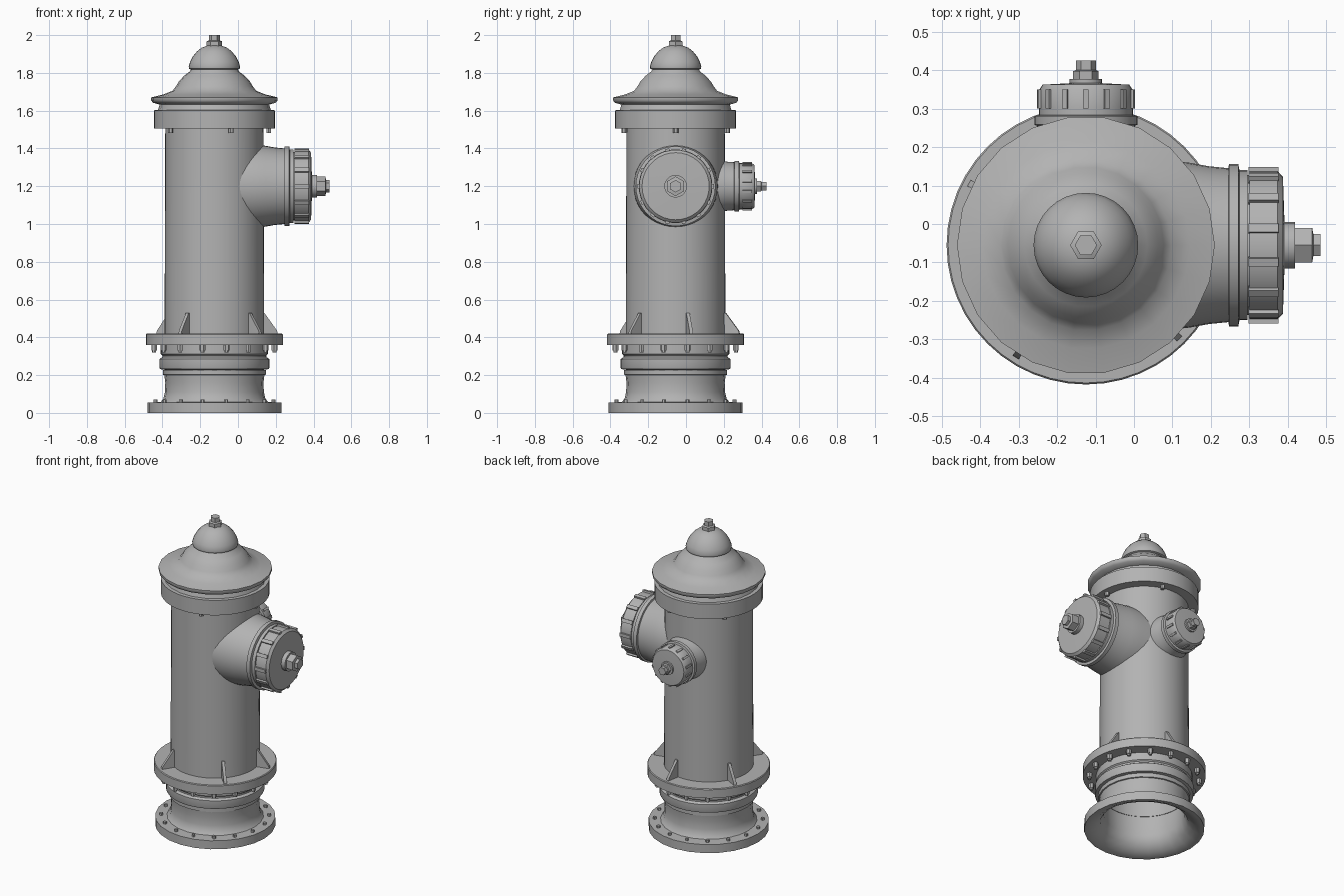
import bpy, bmesh, math
from mathutils import Matrix, Vector

cube = bpy.data.objects.get("Cube")
if cube:
    bpy.data.objects.remove(cube)

grey = bpy.data.materials.new("cast_iron_grey")
grey.use_nodes = True
GREY = (0.45, 0.45, 0.45, 1)
grey.diffuse_color = GREY
grey.node_tree.nodes["Principled BSDF"].inputs["Base Color"].default_value = GREY

AXIS = Matrix.Translation((-0.125, -0.055, 0))
TO_X = Matrix.Rotation(math.pi / 2, 4, 'Y')
TO_Y = Matrix.Rotation(-math.pi / 2, 4, 'X')
PORT = AXIS @ Matrix.Translation((0, 0, 1.2))


def finish(bm, name, matrix, sharp=35):
    """Transform, shade smooth below the sharp angle, and link."""
    bmesh.ops.recalc_face_normals(bm, faces=bm.faces)
    for f in bm.faces:
        f.smooth = True
    for e in bm.edges:
        e.smooth = e.calc_face_angle(0) < math.radians(sharp)
    mesh = bpy.data.meshes.new(name)
    bm.to_mesh(mesh)
    bm.free()
    mesh.materials.append(grey)
    obj = bpy.data.objects.new(name, mesh)
    obj.matrix_world = matrix
    bpy.context.collection.objects.link(obj)
    return obj


def lathe(name, profile, sides=48, matrix=AXIS, sharp=35, closed=False):
    """Spin (radius, height) points round the local z axis."""
    bm = bmesh.new()
    rings = []
    for r, z in profile:
        rings.append([bm.verts.new((r * math.cos(a), r * math.sin(a), z))
                      for a in (math.tau * i / sides for i in range(sides))])
    pairs = list(zip(rings, rings[1:]))
    if closed:
        pairs.append((rings[-1], rings[0]))
    else:
        bm.faces.new(rings[0])
        bm.faces.new(rings[-1])
    for low, high in pairs:
        for i in range(sides):
            j = (i + 1) % sides
            bm.faces.new((low[i], low[j], high[j], high[i]))
    return finish(bm, name, matrix, sharp)


def bolt_ring(name, angles, radius, z0, z1, size):
    """Hexagonal bolts standing round the main axis."""
    bm = bmesh.new()
    for a in angles:
        spot = Matrix.Rotation(a, 4, 'Z') @ Matrix.Translation((radius, 0, (z0 + z1) / 2))
        bmesh.ops.create_cone(bm, cap_ends=True, segments=6, radius1=size,
                              radius2=size, depth=z1 - z0, matrix=spot)
    return finish(bm, name, AXIS)


def even(count, offset=0):
    return [math.tau * (i + offset) / count for i in range(count)]


# Base: open flared foot, waist and stacked bands
lathe("base_foot", [(0.335, 0), (0.355, 0), (0.355, 0.055), (0.285, 0.057),
                    (0.27, 0.075), (0.262, 0.11), (0.26, 0.16), (0.265, 0.2),
                    (0.272, 0.202), (0.272, 0.228), (0.245, 0.228),
                    (0.24, 0.1), (0.26, 0.045), (0.3, 0.015)], 24, closed=True)
lathe("base_bands", [(0.24, 0.225), (0.288, 0.232), (0.291, 0.24), (0.291, 0.285),
                     (0.276, 0.295), (0.276, 0.305), (0.284, 0.312), (0.284, 0.365),
                     (0.24, 0.365)], closed=True)
lathe("middle_flange", [(0.24, 0.36), (0.362, 0.36), (0.362, 0.415),
                        (0.358, 0.42), (0.24, 0.42)], closed=True)
bolt_ring("foot_bolts", even(16, 0.5), 0.318, 0.05, 0.07, 0.011)
bolt_ring("flange_bolts", even(16, 0.5), 0.325, 0.33, 0.362, 0.016)
bolt_ring("flange_bolt_tips", even(16, 0.5), 0.325, 0.32, 0.335, 0.011)

# Barrel
lathe("barrel", [(0.24, 0.4), (0.264, 0.4), (0.26, 1.52), (0.24, 1.52)], closed=True)

# Triangular gussets on the middle flange
bm = bmesh.new()
for degrees in (14, 80, 152, 238, 315):
    turn = Matrix.Rotation(math.radians(degrees), 3, 'Z')
    sides = []
    for y in (-0.009, 0.009):
        sides.append([bm.verts.new(turn @ Vector((r, y, z))) for r, z in
                      ((0.25, 0.415), (0.345, 0.415), (0.34, 0.435), (0.27, 0.53), (0.25, 0.53))])
    bm.faces.new(sides[0])
    bm.faces.new(sides[1])
    for i in range(5):
        j = (i + 1) % 5
        bm.faces.new((sides[0][i], sides[0][j], sides[1][j], sides[1][i]))
finish(bm, "gussets", AXIS)

# Collar, bonnet and dome
lathe("collar", [(0.2, 1.505), (0.32, 1.505), (0.32, 1.602), (0.3, 1.603), (0.2, 1.603)])
bolt_ring("collar_bolts", even(5), 0.287, 1.482, 1.51, 0.014)
lathe("bonnet", [(0.3, 1.6), (0.295, 1.615), (0.29, 1.632), (0.325, 1.642), (0.335, 1.655),
                 (0.335, 1.67), (0.27, 1.686), (0.222, 1.705), (0.203, 1.73),
                 (0.188, 1.755), (0.16, 1.785), (0.13, 1.808), (0.12, 1.825)], 22, sharp=45)
lathe("dome", [(0.12, 1.815), (0.134, 1.822), (0.136, 1.835), (0.128, 1.86), (0.114, 1.887),
               (0.092, 1.914), (0.066, 1.934), (0.035, 1.945), (0.01, 1.947)], 32)
lathe("top_nut", [(0.041, 1.935), (0.041, 1.967), (0.029, 1.972), (0.029, 2.0)], 6)


def outlet(name, turn, neck, cap_r, cap0, cap1, stem, ribs):
    """Pipe neck, ribbed cap and operating nut along a sideways axis."""
    place = PORT @ turn
    lathe(name + "_neck", neck, 40, place)
    edge = cap1 - 0.014
    lathe(name + "_cap", [(cap_r * 0.9, cap0 - 0.02), (cap_r * 0.9, cap0), (cap_r * 0.955, cap0),
                          (cap_r * 0.955, edge), (cap_r * 0.88, cap1),
                          (cap_r * 0.3, cap1 + 0.004)], 36, place)
    bm = bmesh.new()
    for a in even(ribs, 0.5):
        spot = (Matrix.Rotation(a, 4, 'Z')
                @ Matrix.Translation((cap_r * 0.955, 0, (cap0 + edge) / 2))
                @ Matrix.Diagonal((cap_r * 0.1, cap_r * 0.11, edge - cap0 + 0.004, 1)))
        bmesh.ops.create_cube(bm, size=1, matrix=spot)
    finish(bm, name + "_cap_ribs", place)
    washer, nut, tip = stem
    lathe(name + "_washer", [(washer[0], cap1 - 0.01), (washer[0], washer[1])], 20, place)
    lathe(name + "_nut", [(nut[0], washer[1] - 0.01), (nut[0], nut[1]),
                          (tip[0], nut[1] + 0.003), (tip[0], tip[1])], 6, place)


# Large outlet on the left side, distances measured from the main axis
outlet("large_outlet", TO_X,
       [(0.225, 0.1), (0.222, 0.2), (0.214, 0.27), (0.205, 0.32), (0.2, 0.37),
        (0.211, 0.372), (0.211, 0.396), (0.195, 0.399), (0.195, 0.42)],
       0.202, 0.425, 0.512, ((0.06, 0.543), (0.052, 0.588), (0.033, 0.61)), 14)

# Small outlet at the back
outlet("small_outlet", TO_Y,
       [(0.14, 0.1), (0.138, 0.24), (0.13, 0.27), (0.127, 0.31), (0.134, 0.313),
        (0.134, 0.335), (0.122, 0.338), (0.122, 0.36)],
       0.128, 0.357, 0.417, ((0.042, 0.432), (0.033, 0.452), (0.026, 0.48)), 14)
